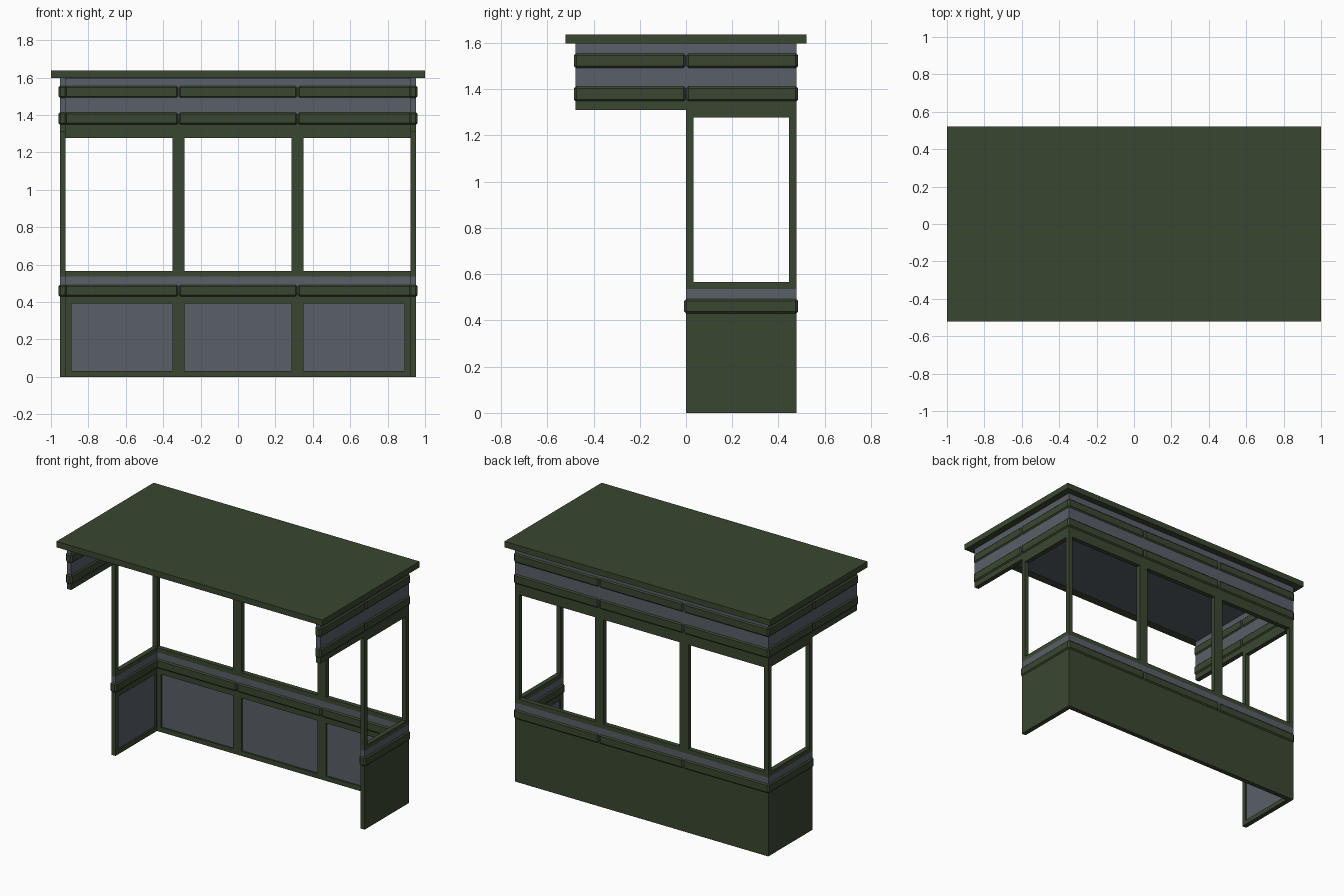
import bpy, bmesh
from mathutils import Vector

if "Cube" in bpy.data.objects:
    bpy.data.objects.remove(bpy.data.objects["Cube"])


def material(name, color):
    m = bpy.data.materials.new(name)
    m.diffuse_color = (*color, 1)
    m.use_nodes = True
    m.node_tree.nodes["Principled BSDF"].inputs["Base Color"].default_value = m.diffuse_color
    return m


GREEN = material("dark_green_paint", (0.042, 0.062, 0.03))
GREY = material("slate_panel", (0.1, 0.115, 0.14))

W, D, T = 0.953, 0.477, 0.032      # half width, half depth, wall thickness
XI, YI = W - T, D - T              # inner faces of the walls


def box(name, lo, hi, mat=GREEN, bevel=0, grey_dir=None):
    """Box between two corners; faces looking along grey_dir become grey."""
    lo, hi = [Vector(map(min, lo, hi)), Vector(map(max, lo, hi))]
    size = hi - lo
    bm = bmesh.new()
    bmesh.ops.create_cube(bm, size=1)
    for v in bm.verts:
        v.co = Vector(a * b for a, b in zip(v.co, size))
    if bevel:
        bmesh.ops.bevel(bm, geom=bm.edges[:], offset=bevel, segments=1, affect='EDGES')
    bm.normal_update()
    me = bpy.data.meshes.new(name)
    me.materials.append(mat)
    if grey_dir:
        me.materials.append(GREY)
        for f in bm.faces:
            f.material_index = int(f.normal.dot(Vector(grey_dir)) > 0.9)
    bm.to_mesh(me)
    bm.free()
    ob = bpy.data.objects.new(name, me)
    ob.location = (lo + hi) / 2
    bpy.context.collection.objects.link(ob)
    return ob


def back(name, x0, x1, z0, z1, mat=GREEN):
    box("back_" + name, (x0, YI, z0), (x1, D, z1), mat)


def side(s, name, y0, y1, z0, z1, mat=GREEN):
    label = "right_" if s > 0 else "left_"
    box(label + name, (s * XI, y0, z0), (s * W, y1, z1), mat)


# Horizontal layers: lower wall and roof fascia
LAYERS = [("panel_top_rail", 0.393, 0.45, GREEN), ("waist_band", 0.45, 0.536, GREY),
          ("window_sill", 0.536, 0.567, GREEN)]
FASCIA = [("fascia_lower", 1.31, 1.38, GREEN), ("fascia_upper", 1.38, 1.597, GREY)]
TRIMS = [(0.427, 0.495), (1.345, 1.415), (1.489, 1.557)]
POST, HALF = 0.318, 0.033          # middle post position and half width

# Roof slab and ceiling
box("roof", (-1, -0.522, 1.597), (1, 0.522, 1.637))
box("ceiling_panel", (-XI, -0.46, 1.592), (XI, YI, 1.598), GREY)

# Back wall
for name, z0, z1, mat in LAYERS + FASCIA:
    back(name, -W, W, z0, z1, mat)
back("bottom_rail", -W, W, 0, 0.032)
back("window_header", -W, W, 1.278, 1.31)
for s in (-1, 1):
    back("lower_post", s * (POST - HALF), s * (POST + HALF), 0.032, 0.393)
    back("window_post", s * (POST - HALF), s * (POST + HALF), 0.567, 1.278)
    back("lower_corner", s * (XI - T), s * W, 0.032, 0.393)
    back("corner_post", s * XI, s * W, 0.567, 1.278)
edges = [-XI + T, -POST - HALF, -POST + HALF, POST - HALF, POST + HALF, XI - T]
for x0, x1 in zip(edges[::2], edges[1::2]):
    box("back_panel", (x0, YI + 0.01, 0.032), (x1, D, 0.393), grey_dir=(0, -1, 0))

# Side walls, open in front, with the fascia running to the roof front
for s in (-1, 1):
    for name, z0, z1, mat in LAYERS:
        side(s, name, 0, YI, z0, z1, mat)
    for name, z0, z1, mat in FASCIA:
        side(s, name, -D, YI, z0, z1, mat)
    side(s, "bottom_rail", 0, YI, 0, 0.032)
    side(s, "window_header", 0, YI, 1.278, 1.31)
    side(s, "lower_front_post", 0, T, 0.032, 0.393)
    side(s, "lower_rear_post", YI - 0.012, YI, 0.032, 0.393)
    side(s, "front_post", 0, T, 0.567, 1.278)
    box("side_panel", (s * (XI + 0.01), T, 0.032), (s * W, YI - 0.012, 0.393),
        grey_dir=(-s, 0, 0))

# Bevelled trim boards straddling the walls
P = 0.008
for z0, z1 in TRIMS:
    cuts = [-W - P, -POST, POST, W + P]
    for x0, x1 in zip(cuts, cuts[1:]):
        box("back_trim", (x0, YI - P, z0), (x1, D + P, z1), bevel=0.011)
    runs = [(-P, D + P)] if z0 < 1 else [(-D - P, 0), (0, D + P)]
    for s in (-1, 1):
        for y0, y1 in runs:
            box("side_trim", (s * (XI - P), y0, z0), (s * (W + P), y1, z1), bevel=0.011)
